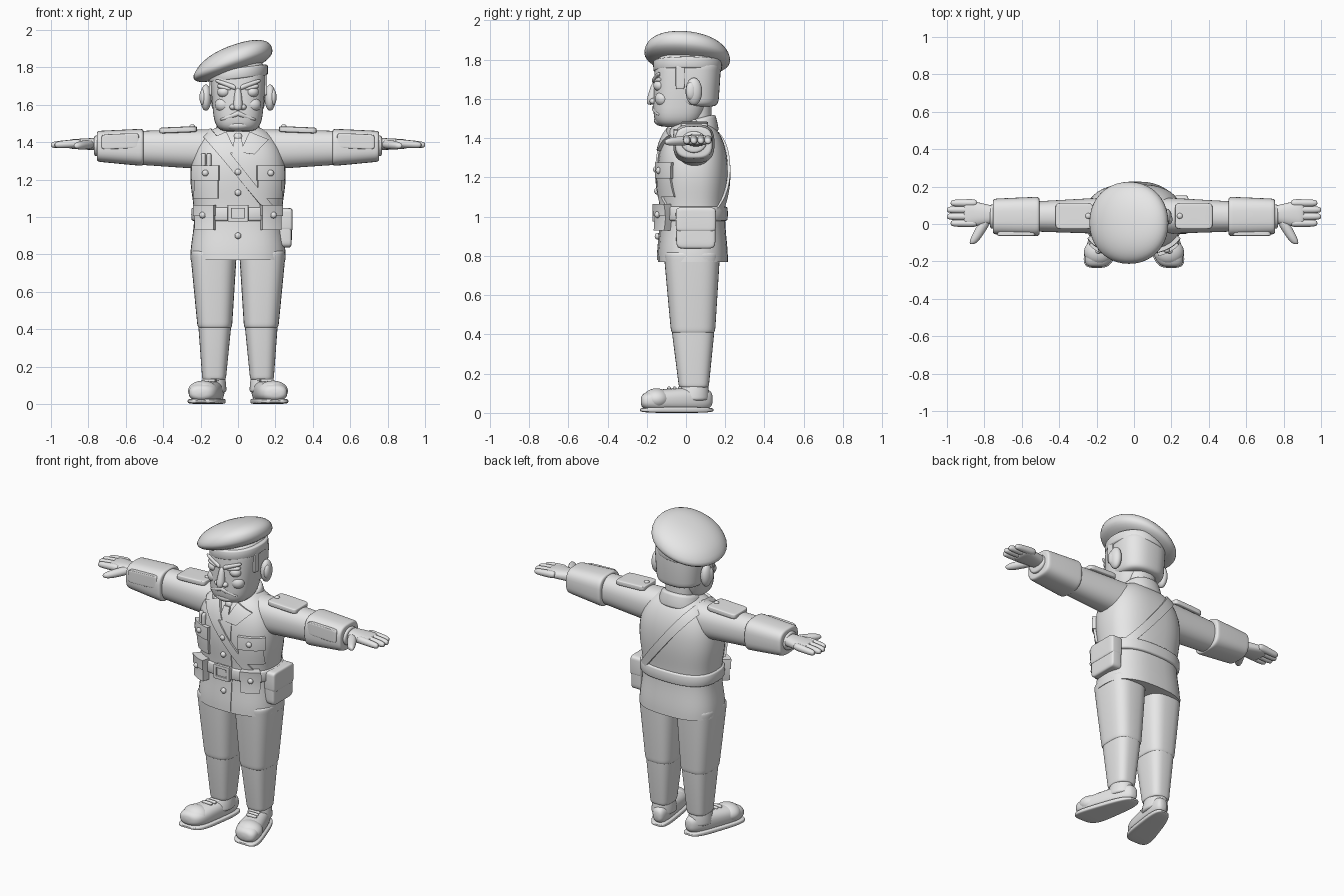
import bpy, bmesh, math
from mathutils import Matrix, Vector

if "Cube" in bpy.data.objects:
    bpy.data.objects.remove(bpy.data.objects["Cube"], do_unlink=True)

CLAY = (.8, .8, .8, 1)
material = bpy.data.materials.new("plain grey")
material.use_nodes = True
material.diffuse_color = CLAY
material.node_tree.nodes["Principled BSDF"].inputs["Base Color"].default_value = CLAY
parts = []


def finish(name, bm, mirror):
    bm.transform(Matrix.Diagonal((mirror, 1, 1, 1)))
    bmesh.ops.recalc_face_normals(bm, faces=bm.faces)
    mesh = bpy.data.meshes.new(name)
    bm.to_mesh(mesh)
    bm.free()
    mesh.materials.append(material)
    part = bpy.data.objects.new(name, mesh)
    bpy.context.collection.objects.link(part)
    parts.append(part)


def power(value, exponent):
    return math.copysign(abs(value) ** (2 / exponent), value)


def skin(name, rings, axis, square, lean=(0, 0), mirror=1, sides=40):
    """Closed skin over superellipse rings (centre, radius, radius) across an axis."""
    bm = bmesh.new()
    across = [i for i in range(3) if i != axis]
    rows = []
    for centre, *radii in rings:
        row = []
        for k in range(sides):
            angle = k * math.tau / sides
            offset = Vector()
            offset[across[0]] = radii[0] * power(math.cos(angle), square)
            offset[across[1]] = radii[1] * power(math.sin(angle), square)
            offset.z += lean[0] * offset.x + lean[1] * offset.y
            row.append(bm.verts.new(centre + offset))
        rows.append(row)
    for low, high in zip(rows, rows[1:]):
        for k in range(sides):
            bm.faces.new((low[k - 1], low[k], high[k], high[k - 1]))
    bm.faces.new(rows[0])
    bm.faces.new(rows[-1])
    finish(name, bm, mirror)


def solid(name, start, end, radii, end_radii=None, square=2, blunt=2, steps=20, **extra):
    """Tapered solid between two points; blunt goes from round ends to flat ones."""
    start, end, first = Vector(start), Vector(end), Vector(radii)
    last = Vector(end_radii or radii)
    axis = max(range(3), key=lambda i: abs(end[i] - start[i]))
    rings = []
    for k in range(steps + 1):
        angle = math.pi * k / steps
        t = (1 - power(math.cos(angle), blunt)) / 2
        scale = max(power(math.sin(angle), blunt), .01)
        rings.append((start.lerp(end, t), *(first.lerp(last, t) * scale)))
    skin(name, rings, axis, square, **extra)


def ball(name, centre, radii, **extra):
    x, y, z = centre
    solid(name, (x, y, z - radii[2]), (x, y, z + radii[2]), radii[:2], **extra)


def box(name, centre, size, **extra):
    ball(name, centre, [s / 2 for s in size], square=8, blunt=8, **extra)


def pair(build, name, *args, **extra):
    build("left_" + name, *args, mirror=1, **extra)
    build("right_" + name, *args, mirror=-1, **extra)


# Jacket: flared hem and chest, narrow waist, rounded shoulders
CENTRE, DEPTH, SQUARE = .035, .7, 2.6


def girth(z):
    flare = .02 * math.sin(7 * (z - 1)) ** 2
    shoulder = max((z - 1.25) / .25, 0)
    return (.235 + flare) * math.sqrt(1 - shoulder ** 3)


def on_jacket(x, z, side):
    """Point and outward direction on the jacket."""
    wide = girth(z)
    u = max(-1, min(1, x / wide))
    v = side * (1 - abs(u) ** SQUARE) ** (1 / SQUARE)
    out = Vector((math.copysign(abs(u) ** (SQUARE - 1), u),
                  math.copysign(abs(v) ** (SQUARE - 1), v) / DEPTH,
                  5 * max(z - 1.35, 0)))
    return Vector((u * wide, CENTRE + v * wide * DEPTH, z)), out.normalized()


def patch(name, corners, thick=.01, side=-1, mirror=1, cells=20):
    """Slab bent over the jacket between four (x, z) corners."""
    a, b, c, d = map(Vector, corners)
    bm = bmesh.new()
    outward, grid = {}, []
    for i in range(cells + 1):
        row = []
        for j in range(cells + 1):
            spot = a.lerp(b, i / cells).lerp(d.lerp(c, i / cells), j / cells)
            point, out = on_jacket(*spot, side)
            row.append(bm.verts.new(point + out * thick))
            outward[tuple(row[-1].co)] = out
        grid.append(row)
    for low, high in zip(grid, grid[1:]):
        for j in range(cells):
            bm.faces.new((low[j], low[j + 1], high[j + 1], high[j]))
    made = bmesh.ops.extrude_face_region(bm, geom=bm.faces[:], use_keep_orig=True)["geom"]
    for item in made:
        if isinstance(item, bmesh.types.BMVert):
            item.co -= outward[tuple(item.co)] * thick * 2
    finish(name, bm, mirror)


def rectangle(x, z, width, height):
    w, h = width / 2, height / 2
    return (x - w, z - h), (x + w, z - h), (x + w, z + h), (x - w, z + h)


def stud(name, x, z, lift=.01, mirror=1):
    point, out = on_jacket(x, z, -1)
    ball(name, point + out * lift, (.017, .014, .017), mirror=mirror)


heights = [.77 + .725 * math.sin(k * math.pi / 80) for k in range(41)]
skin("jacket", [(Vector((0, CENTRE, z)), girth(z), girth(z) * DEPTH) for z in heights], 2, SQUARE)
patch("front_placket", rectangle(.01, 1.07, .08, .58), .005)
for z in (.9, 1.13, 1.24):
    stud("jacket_button", 0, z)

# Belt with framed buckle
solid("belt", (0, CENTRE, .975), (0, CENTRE, 1.055), (.25, .178), square=SQUARE, blunt=9)
box("buckle_plate", (0, -.145, 1.02), (.11, .03, .08))
for x in (-.045, .045):
    box("buckle_side", (x, -.16, 1.02), (.02, .02, .09))
for z in (.985, 1.055):
    box("buckle_rail", (0, -.16, z), (.11, .02, .02))

# Strap from the right shoulder to the left hip, on both sides of the body
STRAP = (-.185, 1.435), (.18, .99), (.22, 1.01), (-.14, 1.468)
patch("front_cross_strap", STRAP, .013, cells=32)
patch("back_cross_strap", STRAP, .013, side=1, cells=32)

# Collar, lapels and tie
solid("collar", (0, .045, 1.4), (0, .05, 1.5), (.14, .125), (.11, .1),
      square=2.2, blunt=7, lean=(0, .25))
pair(patch, "lapel", ((.01, 1.345), (.085, 1.335), (.155, 1.41), (.06, 1.45)), .018)
patch("tie", ((-.02, 1.42), (.02, 1.42), (.03, 1.34), (-.03, 1.34)), .012)
ball("tie_knot", (0, -.085, 1.425), (.025, .02, .025))

# Chest pockets, pens and belt pouches
pair(patch, "chest_pocket", rectangle(.165, 1.18, .12, .16), .014)
pair(patch, "pocket_flap", rectangle(.165, 1.235, .13, .08), .022)
pair(stud, "pocket_button", .165, 1.235, .024)
for x in (.155, .185):
    y = on_jacket(x, 1.3, -1)[0].y
    solid("pen", (x, y, 1.25), (x, y, 1.34), (.014, .018), blunt=5, mirror=-1)
pair(patch, "belt_pouch", rectangle(.16, .995, .08, .13), .045)
pair(patch, "pouch_flap", rectangle(.16, 1.035, .085, .06), .052)
pair(stud, "pouch_stud", .165, 1.01, .052)

# Satchel on the left hip
box("satchel", (.25, .05, .942), (.075, .2, .21))
box("satchel_flap", (.252, .05, .985), (.08, .205, .125))

# Sleeves, turned cuffs and shoulder boards
pair(solid, "sleeve", (.1, .045, 1.36), (.54, .04, 1.37), (.1, .11), (.08, .09), square=2.3, blunt=20)
pair(solid, "cuff", (.505, .04, 1.372), (.755, .04, 1.378), (.106, .1), (.095, .082), square=3, blunt=16)
pair(solid, "cuff_lining", (.7, .04, 1.38), (.77, .04, 1.38), (.065, .055), blunt=8)
pair(box, "cuff_panel", (.63, -.05, 1.405), (.2, .03, .08), lean=(-.04, 0))
pair(box, "shoulder_board", (.32, .043, 1.466), (.2, .14, .032), lean=(-.04, 0))
pair(ball, "board_button", (.245, .043, 1.485), (.015, .015, .01))

# Hands
pair(solid, "palm", (.72, .05, 1.39), (.91, .055, 1.39), (.04, .035), (.078, .025), square=2.4, blunt=6)
for finger in range(4):
    y = .112 - .036 * finger
    tip = 1.01 - .02 * abs(finger - 1.5)
    pair(solid, f"finger_{finger}", (.84, y, 1.395), (tip, y, 1.385), (.022, .023), (.018, .018), blunt=4)
pair(solid, "thumb", (.785, .03, 1.39), (.865, -.108, 1.38), (.034, .027), (.026, .02), blunt=3)

# Trousers and gaiters
pair(solid, "trouser_leg", (.124, .036, .405), (.131, .03, .82), (.092, .112), (.125, .144), square=3, blunt=20)
pair(solid, "gaiter", (.128, .04, .13), (.124, .036, .43), (.063, .076), (.089, .11), square=3, blunt=20)

# Shoes turned outward
pair(solid, "shoe", (.11, .135, .07), (.2, -.23, .06), (.05, .065), (.09, .055), square=2.4, blunt=3.5)
pair(solid, "sole", (.11, .14, .015), (.2, -.235, .015), (.058, .015), (.096, .015), square=5, blunt=3.5)
pair(solid, "shoe_top", (.13, .03, .06), (.128, .04, .15), (.07, .09), (.06, .073), blunt=6)
pair(ball, "toe_cap", (.187, -.15, .07), (.08, .07, .055))
for row in range(3):
    x, y = .14 + .008 * row, -.03 - .028 * row
    pair(solid, "lace", (x - .035, y, .125), (x + .035, y, .125), (.01, .01), blunt=4)

# Neck, head and hair
solid("neck", (0, .05, 1.42), (0, .05, 1.6), (.09, .08), square=2.3, blunt=20)
solid("head", (0, -.045, 1.457), (0, .015, 1.84), (.125, .125), (.158, .173), square=2.6, blunt=5)
solid("hair", (0, .04, 1.56), (0, .035, 1.79), (.14, .125), (.155, .145), square=2.5, blunt=8)
pair(box, "sideburn", (.146, -.03, 1.71), (.02, .045, .12))
pair(ball, "ear", (.172, .04, 1.638), (.03, .042, .07))
pair(ball, "ear_inner", (.188, .025, 1.64), (.018, .026, .044))

# Face
pair(ball, "eye", (.075, -.132, 1.668), (.036, .034, .03))
pair(solid, "eyelid", (.035, -.15, 1.683), (.11, -.135, 1.7), (.018, .013), blunt=3)
pair(solid, "eyebrow", (.012, -.163, 1.69), (.12, -.138, 1.73), (.016, .016), (.01, .01), blunt=4)
solid("nose", (0, -.155, 1.69), (0, -.18, 1.57), (.016, .018), (.028, .028), blunt=3)
pair(ball, "nostril", (.027, -.165, 1.588), (.018, .02, .016))
pair(ball, "cheek", (.078, -.118, 1.6), (.045, .04, .04))
pair(solid, "moustache", (-.01, -.165, 1.557), (.095, -.14, 1.52), (.016, .018), (.009, .008), blunt=3)
ball("lower_lip", (0, -.145, 1.517), (.045, .018, .011))
ball("chin", (0, -.118, 1.49), (.07, .045, .03))

# Beret sagging to the right
solid("beret_band", (0, .008, 1.735), (0, .008, 1.8), (.16, .175), square=2.2, blunt=8, lean=(.12, 0))
solid("beret", (-.04, .01, 1.755), (-.005, 0, 1.925), (.24, .248), (.17, .18),
      square=2.1, blunt=2.4, lean=(.3, -.08))

# Smooth shading with crisp edges
bpy.ops.object.select_all(action="DESELECT")
for part in parts:
    part.select_set(True)
bpy.context.view_layer.objects.active = parts[0]
bpy.ops.object.shade_smooth_by_angle(angle=math.radians(38))
